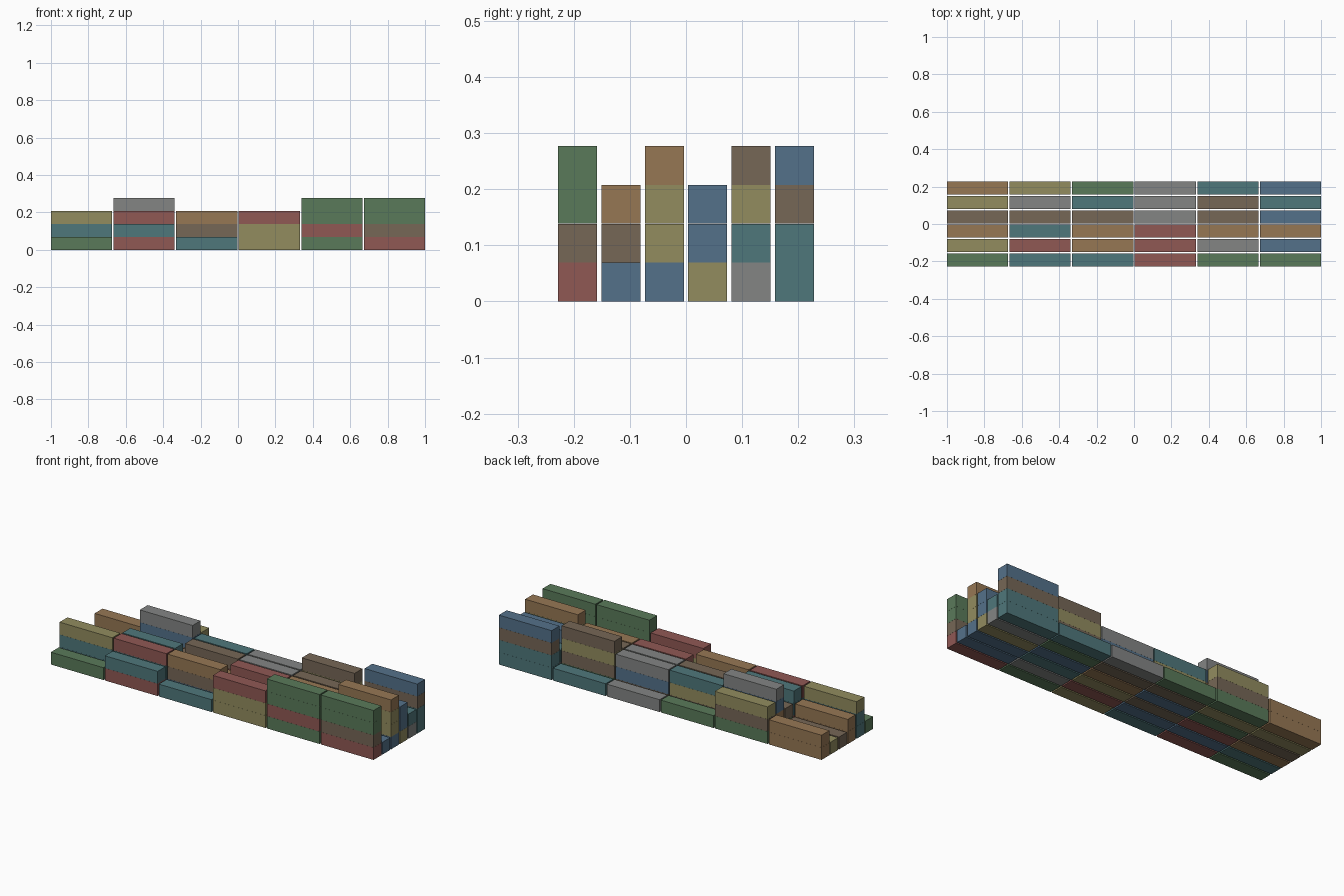
import bpy, bmesh

if "Cube" in bpy.data.objects:
    bpy.data.objects.remove(bpy.data.objects["Cube"])

# Stacked blocks: one word per column, letters give block colours bottom to top
rows = [  # front to back, each left to right
    "g rt t yyr grgg rngg",
    "tty btr bno r s b",
    "oo rtt no ytr tyo byyo",
    "n gn brn ogs bnn ybb",
    "y yobs nyt nbs gnyn st",
    "oo gny g s t ttnb",
]
colors = {  # 0-255 screen values
    "g": ("green", (90, 122, 90)), "r": ("red", (144, 88, 84)),
    "t": ("teal", (79, 119, 123)), "b": ("blue", (84, 113, 138)),
    "o": ("orange", (150, 119, 84)), "n": ("brown", (118, 103, 86)),
    "y": ("olive", (146, 140, 95)), "s": ("grey", (131, 133, 132)),
}
SX, SY, SZ = 0.327, 0.0695, 0.069          # block size
PX, PY, PZ = 0.3346, 0.0775, 0.0693        # block spacing

mats = {}
for key, (name, rgb) in colors.items():
    mats[key] = bpy.data.materials.new(name)
    mats[key].diffuse_color = (*[((c / 255 + 0.055) / 1.055) ** 2.4 for c in rgb], 1)


def block(name, center, mat):
    bm = bmesh.new()
    bmesh.ops.create_cube(bm, size=1)
    bmesh.ops.scale(bm, vec=(SX, SY, SZ), verts=bm.verts)
    mesh = bpy.data.meshes.new(name)
    bm.to_mesh(mesh)
    bm.free()
    mesh.materials.append(mat)
    ob = bpy.data.objects.new(name, mesh)
    ob.location = center
    bpy.context.collection.objects.link(ob)


# Lay every stack on the grid
for j, row in enumerate(rows):
    for i, stack in enumerate(row.split()):
        for k, c in enumerate(stack):
            block(f"{colors[c][0]}_block_{i}_{j}_{k}",
                  ((i - 2.5) * PX, (j - 2.5) * PY, SZ / 2 + k * PZ), mats[c])

for m in bpy.data.materials:
    if m.users and not m.is_grease_pencil:
        m.use_nodes = True
        m.node_tree.nodes["Principled BSDF"].inputs["Base Color"].default_value = m.diffuse_color
